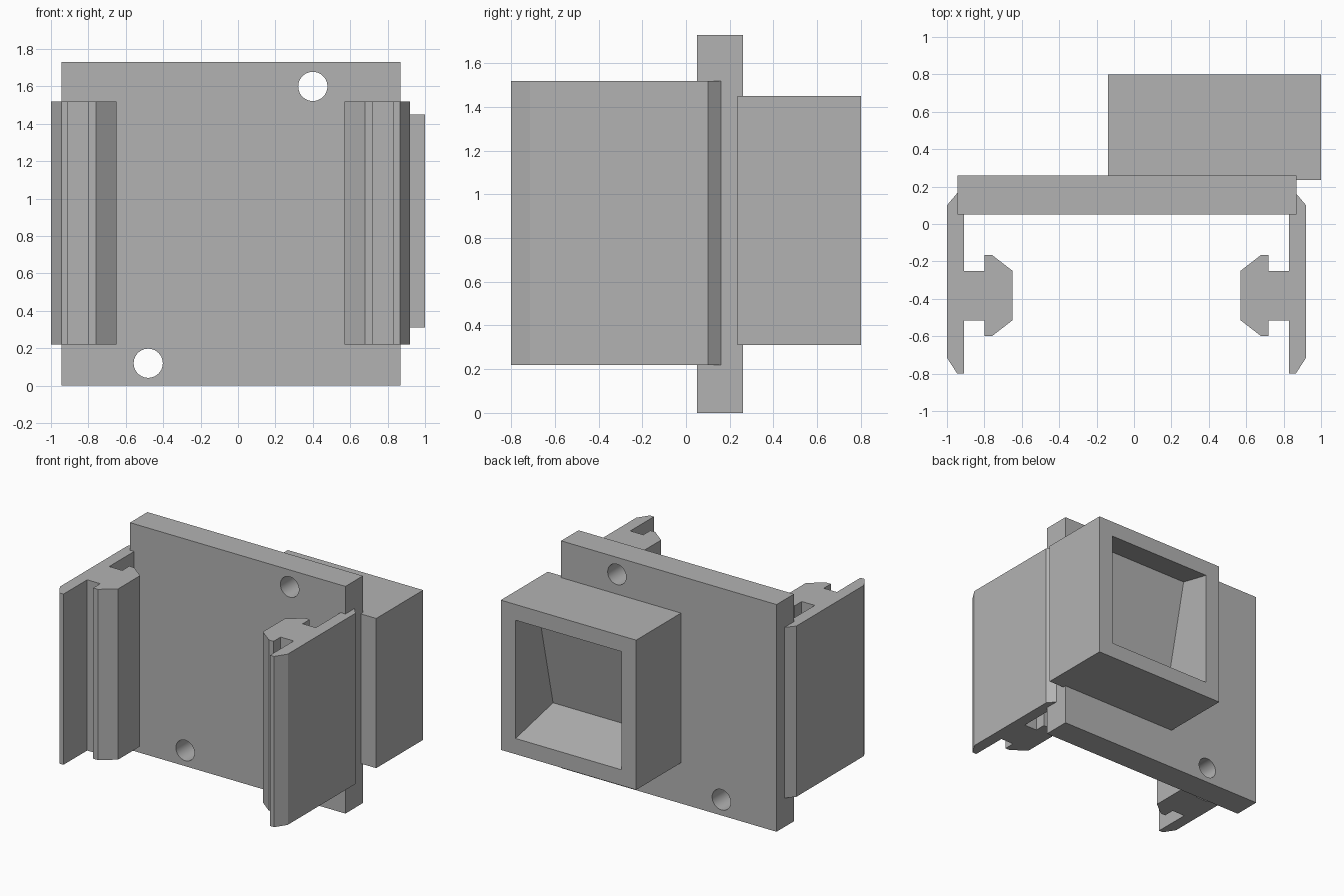
import bpy
import bmesh
import math
from mathutils import Vector

cube = bpy.data.objects.get("Cube")
if cube:
    bpy.data.objects.remove(cube, do_unlink=True)

grey = bpy.data.materials.new("plain grey")
grey.use_nodes = True
colour = (0.45, 0.45, 0.45, 1)
grey.diffuse_color = colour
grey.node_tree.nodes["Principled BSDF"].inputs["Base Color"].default_value = colour


def prism(name, points, sweep):
    """Extrude a flat outline of 3D points along the sweep vector."""
    bm = bmesh.new()
    face = bm.faces.new([bm.verts.new(p) for p in points])
    grown = bmesh.ops.extrude_face_region(bm, geom=[face])["geom"]
    moved = [g for g in grown if isinstance(g, bmesh.types.BMVert)]
    bmesh.ops.translate(bm, verts=moved, vec=Vector(sweep))
    bmesh.ops.recalc_face_normals(bm, faces=bm.faces)
    mesh = bpy.data.meshes.new(name)
    bm.to_mesh(mesh)
    bm.free()
    mesh.materials.append(grey)
    obj = bpy.data.objects.new(name, mesh)
    bpy.context.collection.objects.link(obj)
    return obj


def box(name, low, high):
    (x0, y0, z0), (x1, y1, z1) = low, high
    base = [(x0, y0, z0), (x1, y0, z0), (x1, y1, z0), (x0, y1, z0)]
    return prism(name, base, (0, 0, z1 - z0))


def cut(obj, cutter):
    """Subtract the cutter, then discard it."""
    cutter.hide_render = True
    mod = obj.modifiers.new("cut", 'BOOLEAN')
    mod.operation = 'DIFFERENCE'
    mod.solver = 'EXACT'
    mod.object = cutter
    bpy.ops.object.select_all(action='DESELECT')
    bpy.context.view_layer.objects.active = obj
    obj.select_set(True)
    bpy.ops.object.modifier_apply(modifier=mod.name)
    bpy.data.objects.remove(cutter, do_unlink=True)


# Mounting plate with two round screw holes
plate = box("mounting_plate", (-0.945, 0.05, 0), (0.87, 0.26, 1.73))
for x, z in ((0.4, 1.6), (-0.48, 0.12)):
    ring = [(x + 0.078 * math.cos(a), -0.1, z + 0.078 * math.sin(a))
            for a in (math.tau * i / 40 for i in range(40))]
    cut(plate, prism("hole_cutter", ring, (0, 0.6, 0)))
bpy.ops.object.shade_smooth_by_angle(angle=math.radians(30))

# Square housing with a tilted pocket open at the back
housing = box("housing", (-0.14, 0.235, 0.31), (1.0, 0.8, 1.45))
tilt = math.tan(math.radians(12.5))
out = 0.1
pocket = [(0.8 + out, 0.43 - out * tilt), (0.35, 0.43 + 0.45 * tilt),
          (0.545, 1.33 + 0.255 * tilt), (0.8 + out, 1.33 - out * tilt)]
cut(housing, prism("pocket_cutter", [(-0.015, y, z) for y, z in pocket], (0.89, 0, 0)))

# Mirrored side rails: a chamfered wall with a T-shaped inner rib
rail = [(-0.91, -0.8), (-0.945, -0.8), (-1.0, -0.715), (-1.0, 0.1),
        (-0.945, 0.165), (-0.91, 0.165), (-0.91, -0.25), (-0.8, -0.25),
        (-0.8, -0.165), (-0.76, -0.165), (-0.65, -0.25), (-0.65, -0.515),
        (-0.76, -0.6), (-0.8, -0.6), (-0.8, -0.515), (-0.91, -0.515)]
middle = -0.04
for name, side in (("right_rail", 1), ("left_rail", -1)):
    outline = [(middle + side * (x - middle), y, 0.22) for x, y in rail]
    prism(name, outline, (0, 0, 1.3))
